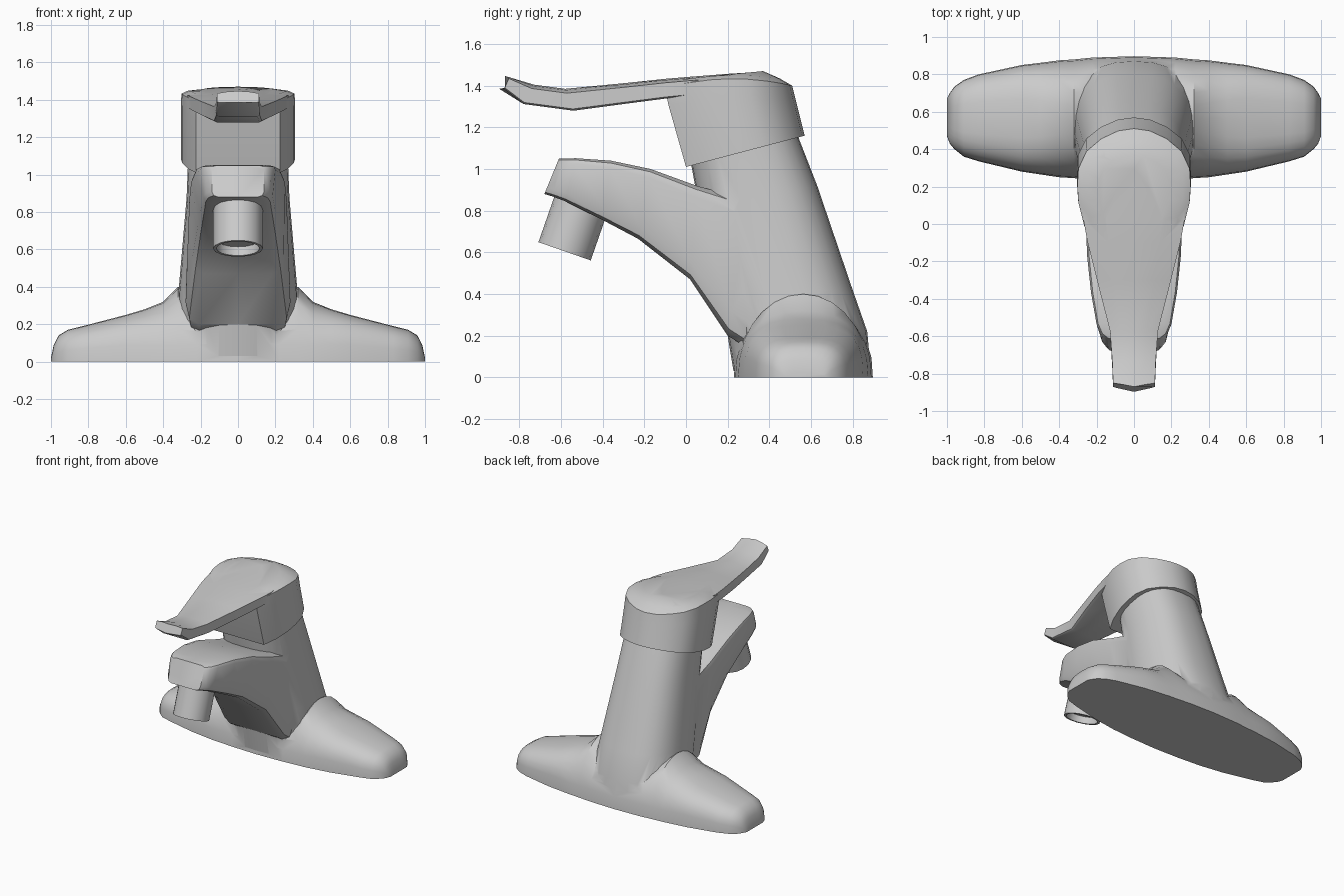
import bpy, bmesh, math
from mathutils import Vector

if "Cube" in bpy.data.objects:
    bpy.data.objects.remove(bpy.data.objects["Cube"])


def loft(name, rings):
    """Skin a list of equal-length closed rings and cap both ends."""
    bm = bmesh.new()
    loops = [[bm.verts.new(p) for p in r] for r in rings]
    n = len(loops[0])
    for a, b in zip(loops, loops[1:]):
        for i in range(n):
            j = (i + 1) % n
            bm.faces.new((a[i], a[j], b[j], b[i]))
    bm.faces.new(loops[0])
    bm.faces.new(loops[-1])
    bmesh.ops.recalc_face_normals(bm, faces=bm.faces)
    me = bpy.data.meshes.new(name)
    bm.to_mesh(me)
    bm.free()
    ob = bpy.data.objects.new(name, me)
    bpy.context.collection.objects.link(ob)
    return ob


def spow(v, e):
    return math.copysign(abs(v) ** e, v)


def oval(f, b, w, n=2.5, count=28):
    """Tilted superellipse between a front and a back (y, z) point."""
    pts = []
    for i in range(count):
        a = 2 * math.pi * i / count
        t = 0.5 - 0.5 * spow(math.cos(a), 2 / n)
        pts.append((w * spow(math.sin(a), 2 / n),
                    f[0] + (b[0] - f[0]) * t, f[1] + (b[1] - f[1]) * t))
    return pts


def mirrored(half, p, q):
    """Ring from (t, x) half outline; t runs from (y, z) p to q."""
    pts = [(x, p[0] + (q[0] - p[0]) * t, p[1] + (q[1] - p[1]) * t) for t, x in half]
    return pts + [(-x, y, z) for x, y, z in reversed(pts) if x > 1e-6]


def merge(target, others):
    bpy.context.view_layer.objects.active = target
    for o in others:
        m = target.modifiers.new("union", 'BOOLEAN')
        m.operation, m.solver, m.object = 'UNION', 'EXACT', o
        bpy.ops.object.modifier_apply(modifier=m.name)
        bpy.data.objects.remove(o)


def smooth(ob, deg):
    bpy.ops.object.select_all(action='DESELECT')
    ob.select_set(True)
    bpy.context.view_layer.objects.active = ob
    bpy.ops.object.shade_smooth_by_angle(angle=math.radians(deg))


# Base plate with two wings: arched sections along x (x, front, back, height, power)
def arch(x, yf, yb, h, n):
    c, r = (yf + yb) / 2, (yb - yf) / 2
    return [(x, c + r * spow(math.cos(math.pi * i / 14), 2 / n),
             h * abs(math.sin(math.pi * i / 14)) ** (2 / n) if 0 < i < 14 else 0)
            for i in range(15)]


wing = [(0, .23, .897, .30, 2.6), (.22, .237, .89, .34, 2.3), (.32, .245, .88, .40, 2),
        (.40, .25, .875, .32, 2.3), (.50, .265, .862, .28, 2.7), (.60, .28, .85, .25, 3),
        (.83, .335, .80, .19, 3), (.91, .36, .77, .17, 3), (.96, .40, .735, .14, 3),
        (.985, .43, .70, .09, 3), (1.0, .47, .67, .02, 3)]
body = loft("faucet_body", [arch(-s[0], *s[1:]) for s in reversed(wing[1:])]
            + [arch(*s) for s in wing])

# Leaning column
column = loft("column", [oval(*s) for s in [
    ((.228, .03), (.888, .03), .34), ((.20, .20), (.87, .22), .33),
    ((.15, .40), (.80, .42), .315), ((.06, .83), (.63, .92), .275),
    ((.02, 1.05), (.525, 1.19), .265)]])

# Spout: top point, bottom point, top and bottom half widths
def spout_ring(p, q, wt, wb):
    return mirrored([(0, 0), (0, wt * .8), (.04, wt * .96), (.12, wt), (.82, wb),
                     (.95, wb * .93), (1, wb * .75), (1, 0)], p, q)


spout = loft("spout", [spout_ring(*s) for s in [
    ((-.61, 1.05), (-.68, .88), .14, .14), ((-.585, 1.05), (-.64, .868), .175, .17),
    ((-.53, 1.052), (-.58, .845), .20, .185), ((-.36, 1.04), (-.40, .755), .23, .20),
    ((-.17, 1.0), (-.23, .665), .25, .215), ((.05, .92), (.02, .47), .26, .245),
    ((.30, .85), (.20, .20), .265, .28), ((.50, .70), (.42, .06), .25, .25)]])
merge(body, [column, spout])
smooth(body, 38)

# Aerator nozzle with a recessed mouth
axis = Vector((0, .33, .944)).normalized()
side = Vector((1, 0, 0))
fwd = axis.cross(side)
mouth = Vector((0, -.583, .605))


def circle(r, d):
    return [mouth + axis * d + r * (side * math.cos(a) + fwd * math.sin(a))
            for a in (2 * math.pi * i / 16 for i in range(16))]


nozzle = loft("nozzle", [circle(.133, .30), circle(.133, 0), circle(.115, 0), circle(.115, .05)])
smooth(nozzle, 35)

# Handle cap: flat front, rounded back, crowned top
def cap_ring(f, b, w, crown=0):
    half = [(0, 0), (0, .74), (.15, .88), (.35, .98), (.5, 1), (.65, .98),
            (.80, .84), (.91, .58), (.98, .28), (1, 0)]
    ring = mirrored([(t, x * w) for t, x in half], f, b)
    return [(x, y, z + crown * 4 * (y - f[0]) * (b[0] - y) / (b[0] - f[0]) ** 2)
            for x, y, z in ring]


handle = loft("handle", [
    cap_ring((0, 1.01), (.57, 1.16), .305), cap_ring((-.085, 1.31), (.527, 1.33), .305, .01),
    cap_ring((-.10, 1.39), (.51, 1.40), .303, .038), cap_ring((-.04, 1.425), (.45, 1.435), .265, .02),
    cap_ring((.0, 1.435), (.37, 1.47), .19)])

# Lever: top point, bottom point, half width
def lever_ring(p, q, w):
    nose = .025 if p[0] < -.8 else 0
    ring = mirrored([(0, 0), (.06, w * .55), (.2, w), (.92, w), (1, w * .9), (1, 0)], p, q)
    return [(x, y + nose * abs(x) / w, z) for x, y, z in ring]


lever = loft("lever", [lever_ring(*s) for s in [
    ((-.87, 1.447), (-.897, 1.385), .112), ((-.73, 1.405), (-.78, 1.312), .116),
    ((-.58, 1.385), (-.54, 1.28), .128), ((-.30, 1.412), (-.30, 1.312), .198),
    ((-.10, 1.433), (-.10, 1.338), .248), ((.02, 1.443), (.02, 1.35), .27),
    ((.20, 1.457), (.20, 1.36), .265), ((.36, 1.467), (.36, 1.37), .17)]])
merge(handle, [lever])
smooth(handle, 35)
